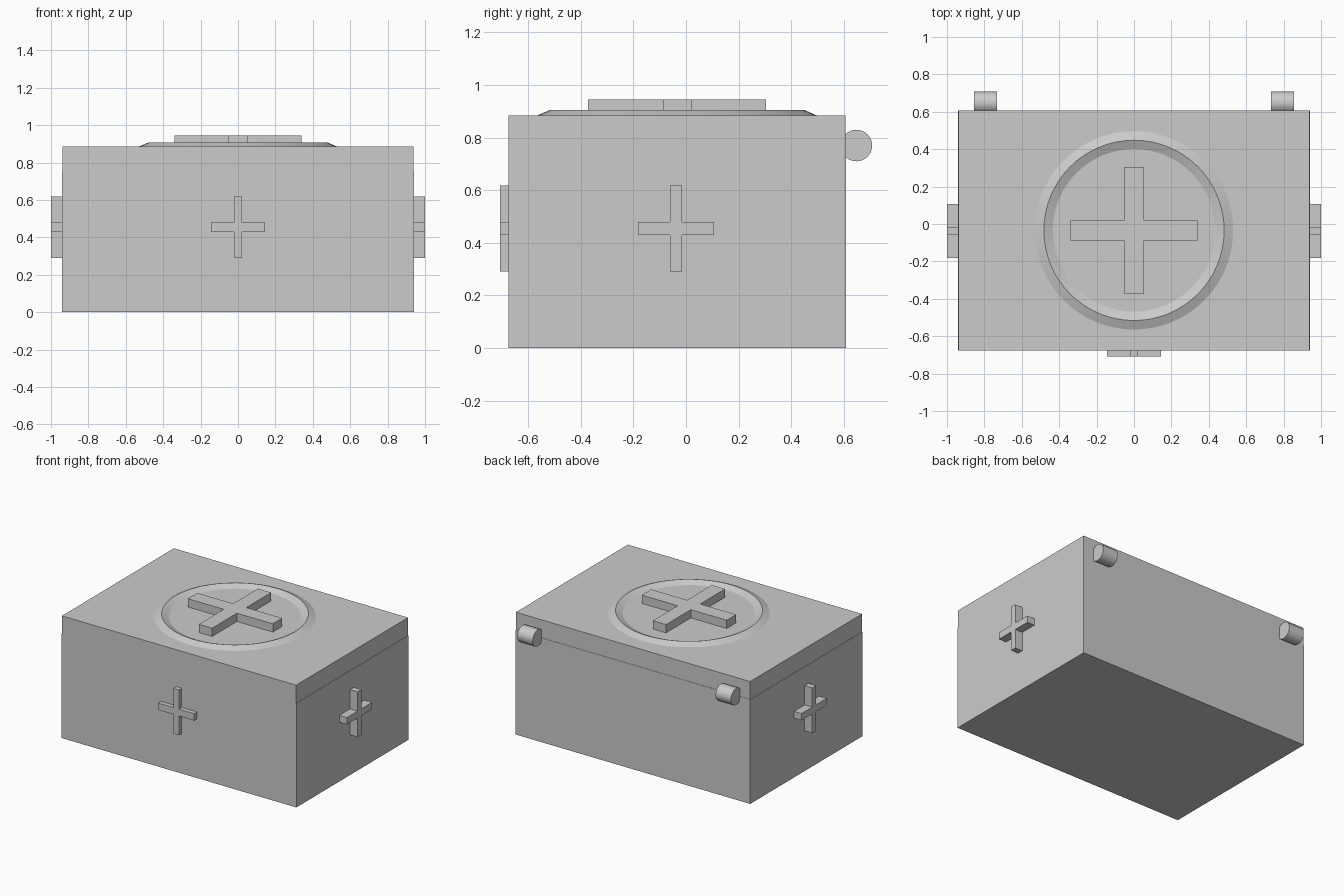
import bpy, bmesh
from math import pi, cos, sin
from mathutils import Matrix, Vector

if "Cube" in bpy.data.objects:
    bpy.data.objects.remove(bpy.data.objects["Cube"])

CY = -0.034   # centre line of the box in y


def finish(name, bm, smooth=False):
    bmesh.ops.recalc_face_normals(bm, faces=bm.faces)
    mesh = bpy.data.meshes.new(name)
    bm.to_mesh(mesh)
    bm.free()
    ob = bpy.data.objects.new(name, mesh)
    bpy.context.collection.objects.link(ob)
    if smooth:
        bpy.ops.object.select_all(action='DESELECT')
        bpy.context.view_layer.objects.active = ob
        ob.select_set(True)
        bpy.ops.object.shade_smooth_by_angle(angle=pi / 6)
    return ob


def box(name, lo, hi):
    lo, hi = Vector(lo), Vector(hi)
    bm = bmesh.new()
    bmesh.ops.create_cube(bm, size=1, matrix=Matrix.Translation((lo + hi) / 2)
                          @ Matrix.Diagonal((*(hi - lo), 1)))
    return finish(name, bm)


def cross(name, origin, u, v, n, long_u, long_v, half_u, half_v, depth):
    # plus-shaped outline in the u/v plane, extruded along n
    o, u, v, n = (Vector(a) for a in (origin, u, v, n))
    a, b, c, d = long_u, long_v, half_u, half_v
    outline = [(c, b), (c, d), (a, d), (a, -d), (c, -d), (c, -b),
               (-c, -b), (-c, -d), (-a, -d), (-a, d), (-c, d), (-c, b)]
    bm = bmesh.new()
    face = bm.faces.new([bm.verts.new(o + u * p + v * q) for p, q in outline])
    ext = bmesh.ops.extrude_face_region(bm, geom=[face])['geom']
    bmesh.ops.translate(bm, vec=n * depth,
                        verts=[g for g in ext if isinstance(g, bmesh.types.BMVert)])
    return finish(name, bm)


# Case and lid, meeting at a flush seam
box("case_body", (-0.94, -0.675, 0), (0.94, 0.608, 0.755))
box("case_lid", (-0.938, -0.675, 0.755), (0.938, 0.606, 0.885))

# Round ridge on the lid, lathed from a small triangular profile
bm = bmesh.new()
N = 64
profile = [(0.535, 0.883), (0.482, 0.906), (0.430, 0.883)]
rings = [[bm.verts.new((r * cos(2 * pi * i / N), CY + r * sin(2 * pi * i / N), z))
          for i in range(N)] for r, z in profile]
for k in range(3):
    a, b = rings[k], rings[(k + 1) % 3]
    for i in range(N):
        j = (i + 1) % N
        bm.faces.new((a[i], a[j], b[j], b[i]))
finish("lid_ring", bm, smooth=True)

# Raised crosses on the lid, front and both sides
cross("lid_cross", (0, CY, 0.875), (1, 0, 0), (0, 1, 0), (0, 0, 1),
      0.34, 0.338, 0.053, 0.054, 0.070)
cross("front_cross", (0, -0.665, 0.454), (1, 0, 0), (0, 0, 1), (0, -1, 0),
      0.145, 0.164, 0.022, 0.025, 0.043)
for side, label in ((-1, "left"), (1, "right")):
    cross(label + "_cross", (side * 0.93, CY - 0.004, 0.454), (0, 1, 0), (0, 0, 1),
          (side, 0, 0), 0.145, 0.164, 0.022, 0.025, 0.07)

    # Hinge barrels along x on the back edge
    bm = bmesh.new()
    bmesh.ops.create_cone(bm, cap_ends=True, segments=32, radius1=0.06, radius2=0.06,
                          depth=0.123, matrix=Matrix.Translation((side * 0.794, 0.648, 0.77))
                          @ Matrix.Rotation(pi / 2, 4, 'Y'))
    finish(label + "_hinge", bm, smooth=True)
